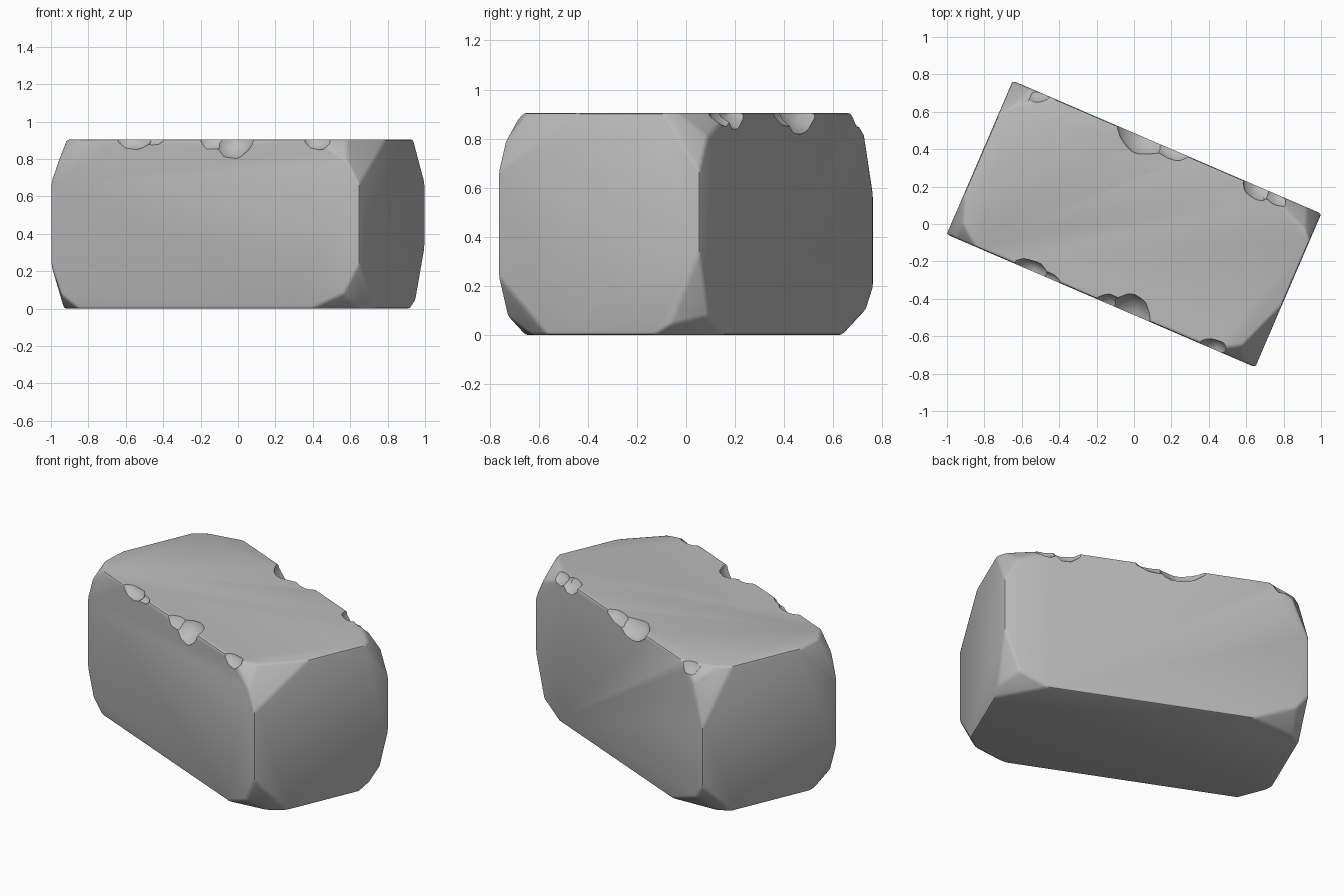
import bpy, bmesh, math, random
from mathutils import Vector, Matrix

random.seed(4)
if "Cube" in bpy.data.objects:
    bpy.data.objects.remove(bpy.data.objects["Cube"])

HALF = Vector((0.898, 0.447, 0.4525))
TURN = Matrix.Rotation(math.radians(-23.3), 4, 'Z')
PLACE = TURN @ Matrix.Translation((0, 0, HALF.z))

stone = bpy.data.materials.new("stone grey")
stone.use_nodes = True
grey = (0.5, 0.5, 0.5, 1)
stone.diffuse_color = grey
shader = stone.node_tree.nodes["Principled BSDF"]
shader.inputs["Base Color"].default_value = grey
shader.inputs["Roughness"].default_value = 0.9


def make_object(name, bm):
    mesh = bpy.data.meshes.new(name)
    bmesh.ops.recalc_face_normals(bm, faces=bm.faces)
    bm.to_mesh(mesh)
    bm.free()
    obj = bpy.data.objects.new(name, mesh)
    bpy.context.collection.objects.link(obj)
    mesh.materials.append(stone)
    return obj


def cut_corner(bm, signs, reach):
    """Slice a corner off, reaching the given lengths along its three edges."""
    corner = Vector(s * h for s, h in zip(signs, HALF))
    normal = Vector(s / r for s, r in zip(signs, reach)).normalized()
    point = corner - Vector((signs[0] * reach[0], 0, 0))
    cut = bmesh.ops.bisect_plane(bm, geom=bm.verts[:] + bm.edges[:] + bm.faces[:],
                                 plane_co=point, plane_no=normal, clear_outer=True)
    edges = [e for e in cut["geom_cut"] if isinstance(e, bmesh.types.BMEdge)]
    if edges:
        bmesh.ops.holes_fill(bm, edges=edges, sides=0)


# Worn block: box with broken corners
bm = bmesh.new()
bmesh.ops.create_cube(bm, size=2, matrix=Matrix.Diagonal((*HALF, 1)))
corner_cuts = [
    ((-1, -1, 1), [(0.17, 0.13, 0.15), (0.09, 0.24, 0.24)]),
    ((1, -1, 1), [(0.24, 0.15, 0.17), (0.14, 0.36, 0.24)]),
    ((-1, 1, 1), [(0.24, 0.16, 0.15), (0.13, 0.2, 0.34)]),
    ((1, 1, 1), [(0.32, 0.13, 0.13), (0.14, 0.16, 0.24)]),
    ((-1, -1, -1), [(0.16, 0.16, 0.12), (0.09, 0.18, 0.24)]),
    ((1, -1, -1), [(0.28, 0.16, 0.12), (0.14, 0.22, 0.24)]),
    ((-1, 1, -1), [(0.33, 0.16, 0.14), (0.16, 0.2, 0.2)]),
    ((1, 1, -1), [(0.26, 0.2, 0.12), (0.12, 0.15, 0.34)]),
]
for signs, cuts in corner_cuts:
    for reach in cuts:
        cut_corner(bm, signs, reach)
# Soften every edge a little
bmesh.ops.bevel(bm, geom=bm.edges[:], offset=0.014, segments=2, profile=0.5,
                affect='EDGES', clamp_overlap=True)
bmesh.ops.transform(bm, matrix=PLACE, verts=bm.verts)
block = make_object("stone_block", bm)

# Chips along the top edges: position along edge, side, half length, depth
chips = [(-0.41, -1, 0.11, 0.06), (-0.3, -1, 0.07, 0.035), (0.17, -1, 0.13, 0.115),
         (0.06, -1, 0.1, 0.06), (0.66, -1, 0.09, 0.06),
         (-0.14, 1, 0.16, 0.1), (0.01, 1, 0.13, 0.06), (0.53, 1, 0.09, 0.08),
         (0.65, 1, 0.09, 0.06), (-0.76, 1, 0.09, 0.07)]
bm = bmesh.new()
for along, side, half, depth in chips:
    out = depth * 0.45
    spot = Vector((along, side * (HALF.y + out), HALF.z + out))
    shape = Matrix.Diagonal((half * 1.1, depth * 1.5, depth * 1.5, 1))
    spin = Matrix.Rotation(random.uniform(0, 3), 4, 'Z')
    lump = bmesh.ops.create_icosphere(bm, subdivisions=2, radius=1, matrix=spin)
    for v in lump["verts"]:
        v.co *= random.uniform(0.93, 1.05)
        v.co = PLACE @ Matrix.Translation(spot) @ shape @ v.co
cutter = make_object("chip_cutter", bm)
cutter.hide_render = True

carve = block.modifiers.new("chips", 'BOOLEAN')
carve.operation = 'DIFFERENCE'
carve.solver = 'EXACT'
carve.use_self = True
carve.object = cutter
bpy.ops.object.select_all(action='DESELECT')
block.select_set(True)
bpy.context.view_layer.objects.active = block
bpy.ops.object.modifier_apply(modifier=carve.name)
bpy.data.objects.remove(cutter)
bpy.ops.object.shade_smooth_by_angle(angle=math.radians(35))
